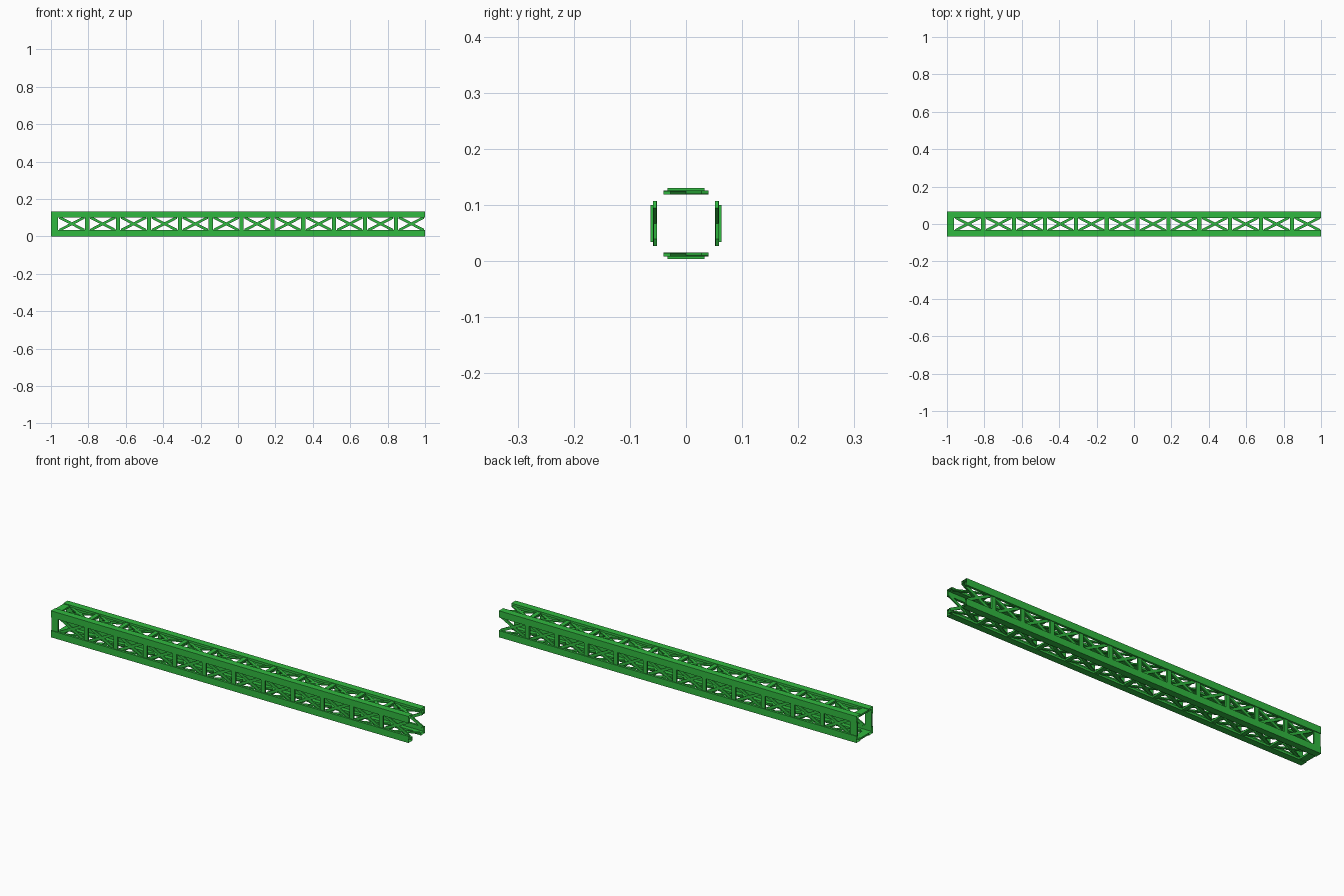
import bpy, bmesh, math
from mathutils import Matrix, Vector

if "Cube" in bpy.data.objects:
    bpy.data.objects.remove(bpy.data.objects["Cube"])

H = 0.067            # half of the outer cross-section, also height of the beam axis
LEG = 0.034          # chord leg width
WALL = 0.012         # chord thickness
PITCH = 0.165

green = bpy.data.materials.new("green_paint")
green.diffuse_color = (0.03, 0.48, 0.05, 1)
green.use_nodes = True
green.node_tree.nodes["Principled BSDF"].inputs["Base Color"].default_value = green.diffuse_color


def finish(name, bm):
    bmesh.ops.recalc_face_normals(bm, faces=bm.faces)
    me = bpy.data.meshes.new(name)
    bm.to_mesh(me)
    bm.free()
    me.materials.append(green)
    ob = bpy.data.objects.new(name, me)
    bpy.context.collection.objects.link(ob)
    return ob


def add_box(bm, center, size, tilt=0.0):
    m = (Matrix.Translation(center) @ Matrix.Rotation(tilt, 4, 'Y')
         @ Matrix.Diagonal((*size, 1)))
    bmesh.ops.create_cube(bm, size=1, matrix=m)


def quarter(side):
    return Matrix.Translation((0, 0, H)) @ Matrix.Rotation(side * math.pi / 2, 4, 'X')


# Four angle-section corner chords, open at both ends
i, k = H - WALL, H - LEG
section = [(-H, -H), (-k, -H), (-k, -i), (-i, -i), (-i, -k), (-H, -k)]
for side in range(4):
    bm = bmesh.new()
    a = [bm.verts.new((-1, y, z)) for y, z in section]
    b = [bm.verts.new((1, y, z)) for y, z in section]
    for n in range(6):
        m = (n + 1) % 6
        bm.faces.new((a[n], a[m], b[m], b[n]))
    finish(f"corner_chord_{side + 1}", bm).matrix_world = quarter(side)

# One lattice panel per side: end post, upright posts and crossed braces
for side in range(4):
    bm = bmesh.new()
    add_box(bm, (-0.9815, -0.059, 0), (0.037, 0.009, 2 * k))
    for n in range(11):
        add_box(bm, (-0.806 + n * PITCH, -0.059, 0), (0.022, 0.009, 2 * k))
    finish(f"upright_posts_{side + 1}", bm).matrix_world = quarter(side)

    bm = bmesh.new()
    run, rise = 0.132, 0.068
    length, angle = math.hypot(run, rise), math.atan2(rise, run)
    for n in range(12):
        for s in (-1, 1):
            add_box(bm, (-0.888 + n * PITCH, -0.055 + 0.0005 * s, 0),
                    (length, 0.006, 0.014), s * angle)
    finish(f"cross_braces_{side + 1}", bm).matrix_world = quarter(side)
